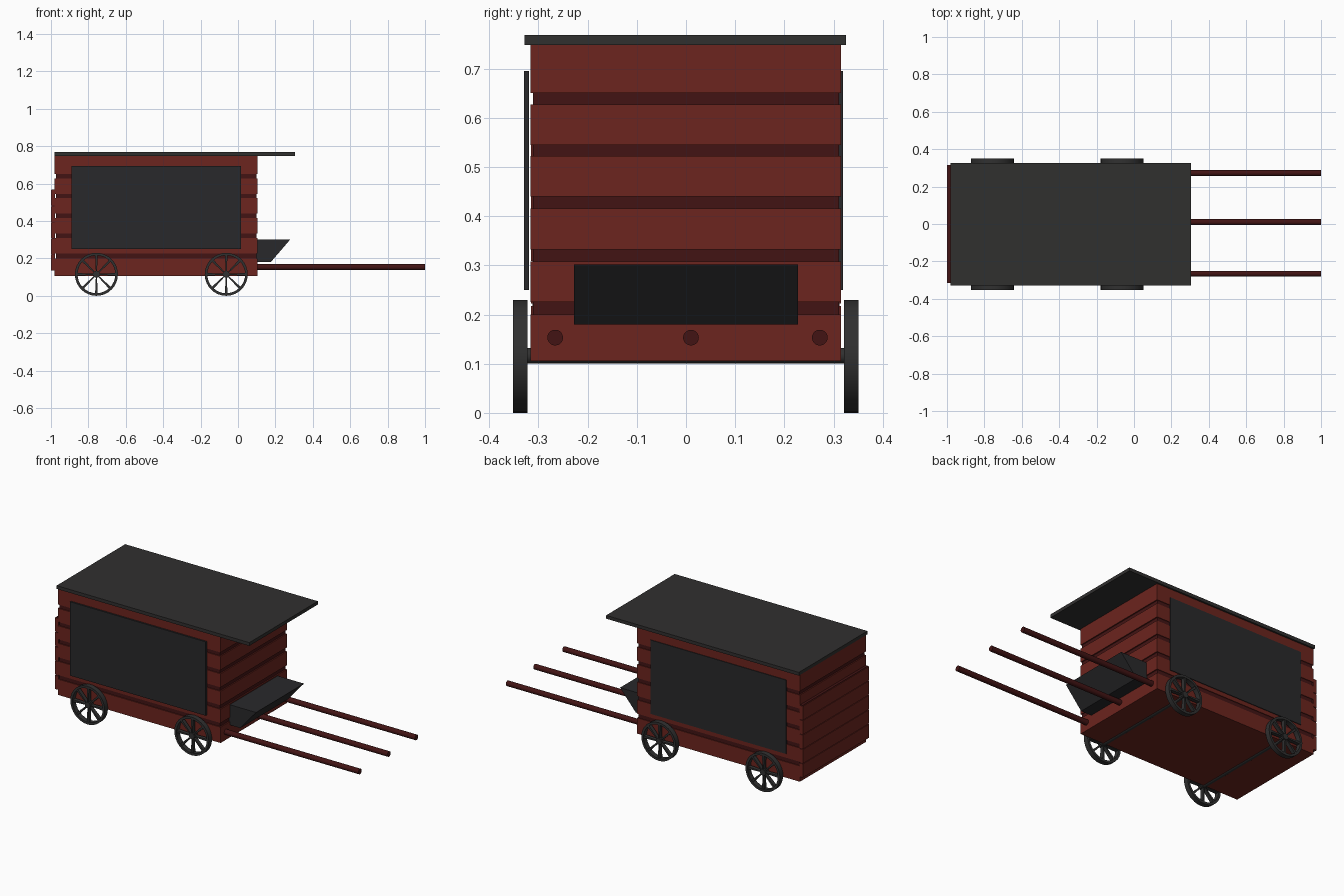
import bpy, bmesh, math
from mathutils import Matrix

if "Cube" in bpy.data.objects:
    bpy.data.objects.remove(bpy.data.objects["Cube"])


def material(name, rgb):
    m = bpy.data.materials.new(name)
    m.diffuse_color = (*rgb, 1)
    m.use_nodes = True
    m.node_tree.nodes["Principled BSDF"].inputs["Base Color"].default_value = m.diffuse_color
    return m


RED = material("red_paint", (0.15, 0.018, 0.013))
DARK_RED = material("dark_red", (0.055, 0.007, 0.007))
CHARCOAL = material("charcoal", (0.03, 0.029, 0.028))
SLATE = material("slate", (0.022, 0.022, 0.024))
IRON = material("iron", (0.03, 0.03, 0.03))


def finish(bm, name, mat, smooth=False):
    bmesh.ops.recalc_face_normals(bm, faces=bm.faces)
    me = bpy.data.meshes.new(name)
    bm.to_mesh(me)
    bm.free()
    me.materials.append(mat)
    ob = bpy.data.objects.new(name, me)
    bpy.context.collection.objects.link(ob)
    if smooth:
        bpy.ops.object.select_all(action='DESELECT')
        ob.select_set(True)
        bpy.context.view_layer.objects.active = ob
        bpy.ops.object.shade_smooth_by_angle(angle=math.radians(35))
    return ob


def add_box(bm, x, y, z):
    mid = [(a + b) / 2 for a, b in (x, y, z)]
    size = [b - a for a, b in (x, y, z)]
    bmesh.ops.create_cube(bm, size=1, matrix=Matrix.Translation(mid) @ Matrix.Diagonal((*size, 1)))


def box(name, mat, x, y, z):
    bm = bmesh.new()
    add_box(bm, x, y, z)
    return finish(bm, name, mat)


def prism(bm, pts, y0, y1):
    """Extrude an (x, z) outline from y0 to y1."""
    face = bm.faces.new([bm.verts.new((x, y0, z)) for x, z in pts])
    new = bmesh.ops.extrude_face_region(bm, geom=[face])["geom"]
    bmesh.ops.translate(bm, vec=(0, y1 - y0, 0), verts=[v for v in new if isinstance(v, bmesh.types.BMVert)])


def rod(name, mat, centre, radius, length, axis):
    bm = bmesh.new()
    rot = Matrix.Rotation(math.pi / 2, 4, axis)
    bmesh.ops.create_cone(bm, cap_ends=True, segments=20, radius1=radius, radius2=radius,
                          depth=length, matrix=Matrix.Translation(centre) @ rot)
    return finish(bm, name, mat, True)


# Cabin: recessed dark core with raised red boards around it
box("cabin_core", DARK_RED, (-0.973, 0.098), (-0.311, 0.311), (0.108, 0.75))
bm = bmesh.new()
for z in ((0.105, 0.2), (0.225, 0.308), (0.332, 0.416), (0.44, 0.522), (0.545, 0.627), (0.65, 0.75)):
    add_box(bm, (-0.98, 0.105), (-0.316, 0.315), z)
finish(bm, "cabin_boards", RED)

# Tailgate: five boards with narrow grooves
box("tailgate_core", DARK_RED, (-0.996, -0.978), (-0.312, 0.312), (0.138, 0.568))
bm = bmesh.new()
pitch = 0.435 / 5
for i in range(5):
    z = 0.135 + i * pitch
    add_box(bm, (-1.0, -0.978), (-0.315, 0.315), (z, z + pitch - 0.005))
finish(bm, "tailgate_boards", RED)

# Roof and large side panels
box("roof", CHARCOAL, (-0.98, 0.305), (-0.328, 0.325), (0.748, 0.768))
box("front_panel", SLATE, (-0.89, 0.015), (-0.329, -0.319), (0.25, 0.695))
box("back_panel", SLATE, (-0.89, 0.015), (0.31, 0.319), (0.25, 0.695))

# Driver's footbox
bm = bmesh.new()
prism(bm, [(0.1, 0.302), (0.28, 0.302), (0.175, 0.18), (0.1, 0.18)], -0.228, 0.228)
finish(bm, "footbox", SLATE)

# Draw shafts
for i, y in enumerate((-0.266, 0.01, 0.272)):
    rod(f"shaft_{i + 1}", DARK_RED, (0.55, y, 0.153), 0.016, 0.9, 'Y')


# Wheels: lathed rim, tapered spokes and hub, centred on the wheel axis
def wheel(name, cx, cy, r=0.115, half=0.015, spokes=8):
    bm = bmesh.new()
    ring = [bm.verts.new((rr, y, 0)) for rr, y in ((r - 0.014, -half), (r, -half), (r, half), (r - 0.014, half))]
    edges = [bm.edges.new((ring[i], ring[(i + 1) % 4])) for i in range(4)]
    bmesh.ops.spin(bm, geom=ring + edges, cent=(0, 0, 0), axis=(0, 1, 0),
                   angle=math.tau, steps=32, use_merge=True)
    bmesh.ops.remove_doubles(bm, verts=bm.verts, dist=1e-5)
    for k in range(spokes):
        a = math.tau * k / spokes
        c, s = math.cos(a), math.sin(a)
        outline = [(0.012, -0.003), (r - 0.01, -0.007), (r - 0.01, 0.007), (0.012, 0.003)]
        prism(bm, [(u * c - v * s, u * s + v * c) for u, v in outline], -half * 0.75, half * 0.75)
    bmesh.ops.create_cone(bm, cap_ends=True, segments=20, radius1=0.018, radius2=0.018,
                          depth=half * 2, matrix=Matrix.Rotation(math.pi / 2, 4, 'X'))
    finish(bm, name, IRON, True).location = (cx, cy, r)


for end, x in (("rear", -0.757), ("fore", -0.063)):
    rod(f"{end}_axle", IRON, (x, 0, 0.116), 0.016, 0.66, 'X')
    wheel(f"{end}_wheel_right", x, -0.337)
    wheel(f"{end}_wheel_left", x, 0.336)
